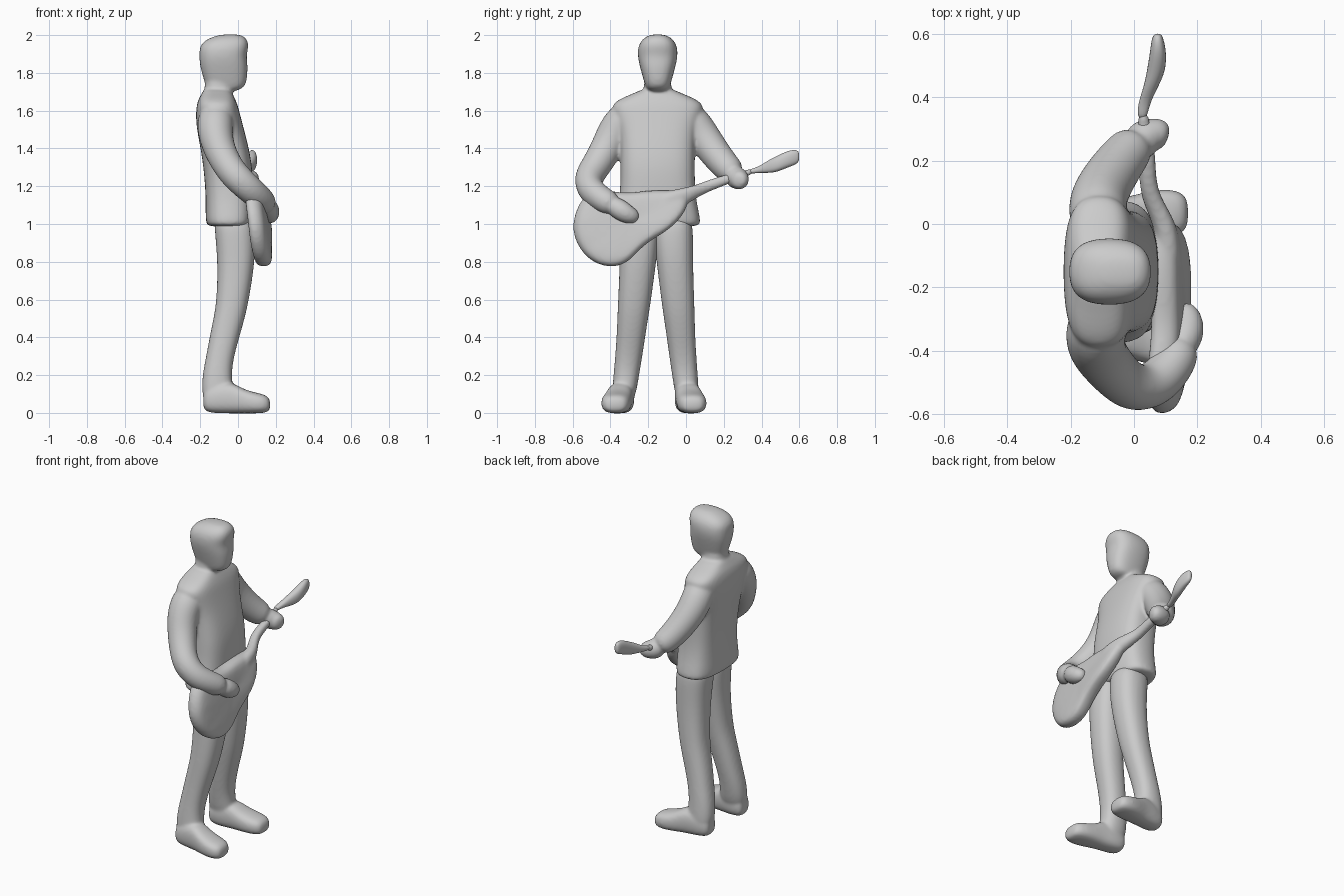
import bpy, bmesh, math
from mathutils import Vector

cube = bpy.data.objects.get("Cube")
if cube:
    bpy.data.objects.remove(cube, do_unlink=True)

grey = bpy.data.materials.new("plain grey")
grey.use_nodes = True
tone = (0.6, 0.6, 0.6, 1)
grey.diffuse_color = tone
grey.node_tree.nodes["Principled BSDF"].inputs["Base Color"].default_value = tone

SIDES = 16
MIDDLE = -0.15  # sideways position of the body's centre line


def finish(name, bm, blend=True):
    """Turn a bmesh into a smooth object, melting its shells together if asked."""
    bmesh.ops.recalc_face_normals(bm, faces=bm.faces)
    mesh = bpy.data.meshes.new(name)
    bm.to_mesh(mesh)
    bm.free()
    mesh.materials.append(grey)
    for face in mesh.polygons:
        face.use_smooth = True
    part = bpy.data.objects.new(name, mesh)
    bpy.context.collection.objects.link(part)
    rounding = part.modifiers.new("rounding", "SUBSURF")
    rounding.levels = rounding.render_levels = 2
    if blend:
        merge = part.modifiers.new("merge", "REMESH")
        merge.mode = "VOXEL"
        merge.voxel_size = 0.009
        merge.use_smooth_shade = True
        melt = part.modifiers.new("melt", "SMOOTH")
        melt.factor = 0.5
        melt.iterations = 8


def skin(bm, rings):
    """Bridge equal rings of points and cap both ends."""
    loops = [[bm.verts.new(point) for point in ring] for ring in rings]
    for low, high in zip(loops, loops[1:]):
        for i in range(len(low)):
            j = (i + 1) % len(low)
            bm.faces.new((low[i], low[j], high[j], high[i]))
    bm.faces.new(loops[0])
    bm.faces.new(loops[-1])


def rounded(value, power):
    return math.copysign(abs(value) ** power, value)


def loft(bm, axis, sections, power=0.85):
    """Sections are (place along axis, min and max of the other two axes)."""
    rings = []
    for t, a0, a1, b0, b1 in sections:
        ring = []
        for i in range(SIDES):
            angle = math.tau * i / SIDES
            a = (a0 + a1) / 2 + (a1 - a0) / 2 * rounded(math.cos(angle), power)
            b = (b0 + b1) / 2 + (b1 - b0) / 2 * rounded(math.sin(angle), power)
            ring.append({"x": (t, a, b), "y": (a, t, b), "z": (a, b, t)}[axis])
        rings.append(ring)
    skin(bm, rings)


def upright(bm, sections, power=0.85):
    """Loft along z, symmetric about the centre line: (z, back, front, half width)."""
    loft(bm, "z", [(z, back, front, MIDDLE - half, MIDDLE + half)
                   for z, back, front, half in sections], power)


def tube(bm, path):
    """Sweep a circle along points given as (x, y, z, radius)."""
    points = [Vector(p[:3]) for p in path]
    rings = []
    for i, centre in enumerate(points):
        along = points[min(i + 1, len(points) - 1)] - points[max(i - 1, 0)]
        side = along.cross(Vector((1, 0, 0.3))).normalized()
        other = along.cross(side).normalized()
        rings.append([centre + path[i][3] * (side * math.cos(math.tau * k / SIDES)
                      + other * math.sin(math.tau * k / SIDES)) for k in range(SIDES)])
    skin(bm, rings)


upper = bmesh.new()

# Head with swept hair and a neck
upright(upper, [
    (1.7, -.15, -.01, .05), (1.725, -.17, .04, .065), (1.77, -.185, .05, .078),
    (1.84, -.205, .055, .098), (1.89, -.207, .045, .108), (1.94, -.207, .06, .106),
    (1.975, -.175, .052, .086), (1.996, -.12, .03, .056), (2.004, -.08, .0, .025)], 0.78)
upright(upper, [
    (1.6, -.2, -.02, .11), (1.68, -.185, -.03, .085), (1.73, -.175, -.025, .072),
    (1.8, -.18, -.02, .07)])

# Jacket body
upright(upper, [
    (.985, -.155, .06, .215), (1, -.175, .08, .236), (1.1, -.172, .08, .212),
    (1.2, -.176, .08, .2), (1.3, -.185, .078, .2), (1.4, -.2, .06, .2),
    (1.5, -.22, .034, .21), (1.58, -.226, .013, .24), (1.63, -.22, -.0, .25),
    (1.665, -.21, -.015, .2), (1.695, -.19, -.03, .12), (1.72, -.18, -.05, .07)], 0.7)

# Arms and hands, bent to strum and to hold the neck
tube(upper, [
    (-.11, -.25, 1.59, .07), (-.12, -.33, 1.56, .1), (-.122, -.383, 1.48, .094),
    (-.098, -.425, 1.39, .086), (-.05, -.482, 1.3, .08), (.0, -.52, 1.24, .08),
    (.065, -.51, 1.18, .076), (.125, -.445, 1.13, .07), (.16, -.37, 1.09, .062)])
tube(upper, [
    (.14, -.4, 1.11, .05), (.167, -.35, 1.075, .058), (.172, -.3, 1.045, .05),
    (.155, -.25, 1.03, .03)])
tube(upper, [
    (-.11, -.05, 1.59, .07), (-.115, .025, 1.56, .095), (-.115, .08, 1.48, .092),
    (-.08, .145, 1.385, .086), (-.03, .215, 1.3, .078), (.015, .265, 1.255, .068)])
tube(upper, [
    (-.0, .24, 1.265, .06), (.04, .28, 1.237, .063), (.08, .285, 1.23, .057),
    (.11, .275, 1.23, .037)])
finish("head_jacket_and_arms", upper)

# Trousers and shoes, the left stance a little narrower than the right
for side, spread, foot_spread, label in ((-1, 1, 1, "right"), (1, .87, .82, "left")):
    lower = bmesh.new()
    leg = [(.05, -.17, -.03, .19, .05), (.1, -.195, -.02, .178, .065),
           (.2, -.19, -.035, .166, .069), (.3, -.17, -.02, .153, .073),
           (.4, -.152, .008, .142, .077), (.5, -.131, .037, .132, .083),
           (.6, -.114, .06, .122, .089), (.8, -.109, .092, .104, .098),
           (.95, -.124, .094, .095, .108), (1.05, -.13, .08, .092, .1)]
    loft(lower, "z", [
        (z, back, front, MIDDLE + side * out * spread - half,
         MIDDLE + side * out * spread + half) for z, back, front, out, half in leg])
    shoe = [(-.185, .185, .035, .03, .1), (-.17, .185, .058, .002, .13),
            (-.1, .19, .07, -.004, .16), (-.03, .2, .07, -.004, .165),
            (.03, .212, .077, -.004, .125), (.1, .222, .082, -.004, .107),
            (.15, .225, .068, .0, .096), (.172, .225, .042, .015, .07)]
    loft(lower, "x", [
        (x, MIDDLE + side * out * foot_spread - half,
         MIDDLE + side * out * foot_spread + half, low, top)
        for x, out, half, low, top in shoe], 0.75)
    finish(label + "_leg_and_shoe", lower)

# Guitar body: outline in (y, z), leaning back towards the top and the tail
guitar = bmesh.new()
outline = [(-.605, 1.02), (-.59, .91), (-.52, .81), (-.41, .765), (-.31, .79),
           (-.245, .87), (-.17, .925), (-.09, .97), (-.02, 1.04), (.02, 1.12),
           (-.02, 1.175), (-.12, 1.18), (-.22, 1.175), (-.32, 1.16), (-.42, 1.18),
           (-.54, 1.17)]
centre_y, centre_z = -.32, .98
layers = [(-.05, .78), (-.038, .97), (0, 1.02), (.038, .97), (.05, .78)]
rings = []
for depth, scale in layers:
    ring = []
    for y, z in outline:
        y = centre_y + (y - centre_y) * scale
        z = centre_z + (z - centre_z) * scale
        lean = .28 * max(z - 1, 0) + .3 * max(-.45 - y, 0)
        ring.append((.137 + depth - lean, y, z))
    rings.append(ring)
skin(guitar, rings)

# Guitar neck, dipping towards the jacket on its way to the left hand
loft(guitar, "y", [
    (-.16, .06, .15, 1.03, 1.16), (-.08, .07, .15, 1.06, 1.18), (0, .06, .135, 1.1, 1.195),
    (.06, .03, .1, 1.14, 1.21), (.12, .015, .07, 1.17, 1.235), (.22, .015, .07, 1.21, 1.265),
    (.3, .01, .055, 1.24, 1.285), (.36, .01, .045, 1.265, 1.295)])
finish("guitar_body_and_neck", guitar)

# Thin headstock past the hand
headstock = bmesh.new()
loft(headstock, "y", [
    (.33, .01, .04, 1.265, 1.29), (.38, .012, .05, 1.27, 1.3),
    (.43, .03, .075, 1.27, 1.335), (.48, .04, .1, 1.273, 1.36),
    (.54, .05, .103, 1.3, 1.39), (.585, .055, .093, 1.315, 1.395),
    (.6, .065, .085, 1.335, 1.38)])
finish("guitar_headstock", headstock, blend=False)
